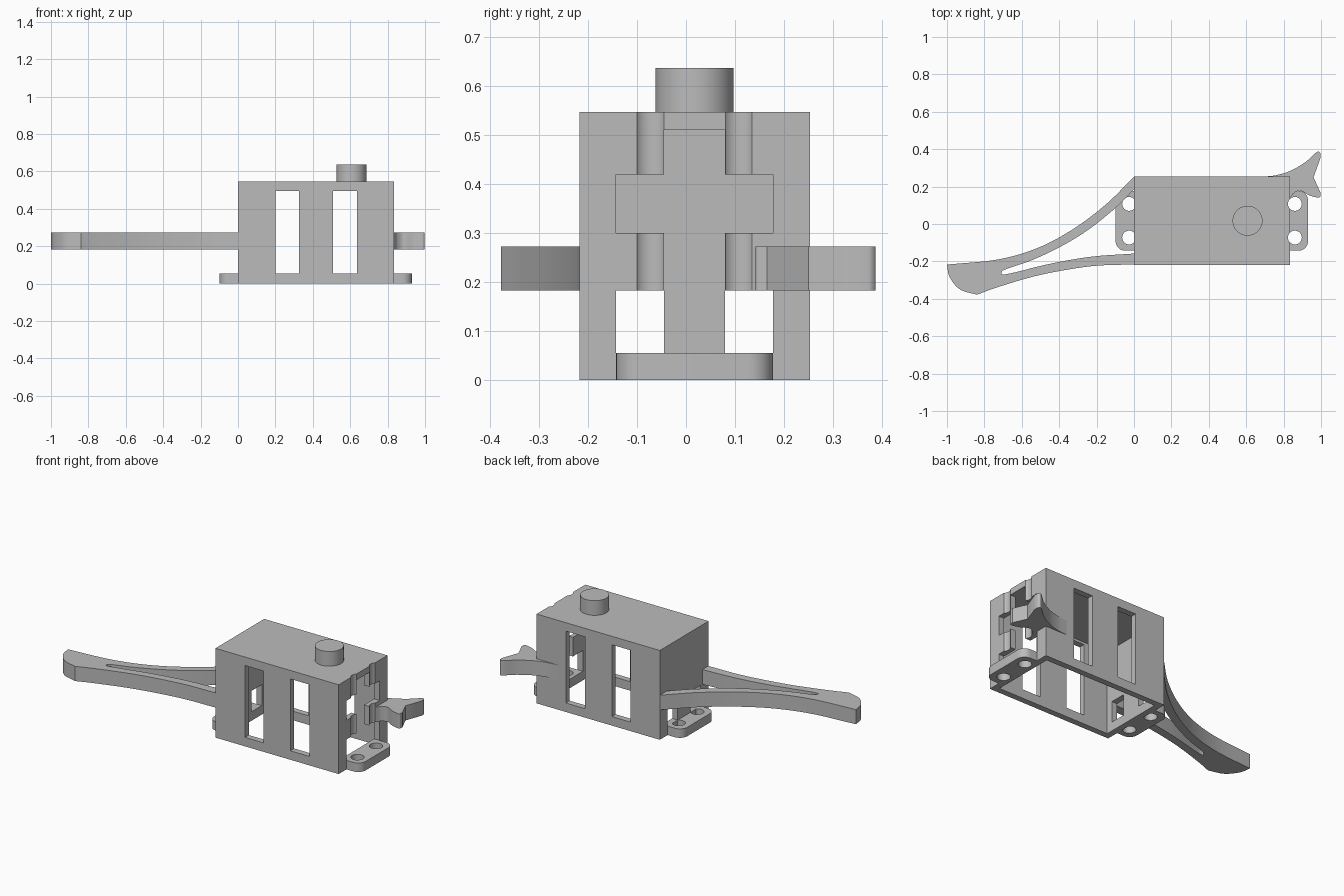
import bpy, bmesh, math
from mathutils import Vector

if "Cube" in bpy.data.objects:
    bpy.data.objects.remove(bpy.data.objects["Cube"])

GREY = (0.5, 0.5, 0.5, 1)
mat = bpy.data.materials.new("plain grey")
mat.use_nodes = True
mat.diffuse_color = GREY
mat.node_tree.nodes["Principled BSDF"].inputs["Base Color"].default_value = GREY

# Main sizes
X0, X1, Y0, Y1, TOP = 0.0, 0.835, -0.218, 0.253, 0.547
WALL, MID = 0.037, 0.0175
ARM_LOW, ARM_HIGH, FLANGE_H = 0.183, 0.273, 0.055


def prism(name, points, z0, z1):
    """Extrude a flat outline from z0 to z1."""
    bm = bmesh.new()
    face = bm.faces.new([bm.verts.new((x, y, z0)) for x, y in points])
    up = bmesh.ops.extrude_face_region(bm, geom=[face])["geom"]
    bmesh.ops.translate(bm, vec=(0, 0, z1 - z0),
                        verts=[v for v in up if isinstance(v, bmesh.types.BMVert)])
    bmesh.ops.recalc_face_normals(bm, faces=bm.faces)
    mesh = bpy.data.meshes.new(name)
    bm.to_mesh(mesh)
    bm.free()
    mesh.materials.append(mat)
    obj = bpy.data.objects.new(name, mesh)
    bpy.context.collection.objects.link(obj)
    return obj


def box(name, x0, x1, y0, y1, z0, z1):
    return prism(name, [(x0, y0), (x1, y0), (x1, y1), (x0, y1)], z0, z1)


def arc(cx, cy, r, a0=0, a1=360, n=48):
    full = a1 - a0 == 360
    angles = [math.radians(a0 + (a1 - a0) * i / n) for i in range(n if full else n + 1)]
    return [(cx + r * math.cos(a), cy + r * math.sin(a)) for a in angles]


def spline(points, steps=8):
    """Smooth curve through the given points."""
    p = [Vector(q) for q in points]
    p = [2 * p[0] - p[1]] + p + [2 * p[-1] - p[-2]]
    out = []
    for a, b, c, d in zip(p, p[1:], p[2:], p[3:]):
        for i in range(steps):
            t = i / steps
            out.append(tuple(0.5 * (2 * b + (c - a) * t + (2 * a - 5 * b + 4 * c - d) * t * t
                                    + (3 * b - a - 3 * c + d) * t ** 3)))
    return out + [tuple(points[-1])]


def activate(obj):
    bpy.ops.object.select_all(action="DESELECT")
    obj.select_set(True)
    bpy.context.view_layer.objects.active = obj


def cut(obj, cutters):
    activate(obj)
    for c in cutters:
        mod = obj.modifiers.new("cut", "BOOLEAN")
        mod.operation, mod.solver, mod.object = "DIFFERENCE", "EXACT", c
        bpy.ops.object.modifier_apply(modifier=mod.name)
        bpy.data.objects.remove(c)


def smooth(obj):
    activate(obj)
    bpy.ops.object.shade_smooth_by_angle(angle=math.radians(30))


# Hollow housing, open underneath
housing = box("housing", X0, X1, Y0, Y1, 0, TOP)
cutters = [box("cavity", X0 + WALL, X1 - WALL, Y0 + WALL, Y1 - WALL, -0.1, TOP - WALL)]
# Paired windows through both long sides
for x0, x1 in ((0.2, 0.325), (0.507, 0.637)):
    cutters.append(box("side_window", x0, x1, -1, 1, FLANGE_H, 0.495))
# Cross-shaped opening and wide lower opening in the +x end
cutters.append(box("end_slot", X1 - 0.1, X1 + 0.1, -0.045, 0.08, FLANGE_H, TOP - WALL))
for z0, z1 in ((FLANGE_H, ARM_LOW), (0.3, 0.42)):
    cutters.append(box("end_window", X1 - 0.1, X1 + 0.1, MID - 0.16, MID + 0.16, z0, z1))
# Two low windows in the -x end, and screw clearance grooves up the +x end
for side in (-1, 1):
    ya, yb = sorted((MID + side * 0.0625, MID + side * 0.16))
    cutters.append(box("low_window", X0 - 0.1, X0 + 0.1, ya, yb, FLANGE_H, ARM_LOW))
    cutters.append(prism("groove", arc(0.86, MID + side * 0.09, 0.037), -0.1, 1))
cut(housing, cutters)
smooth(housing)

# Mounting flanges with two screw holes each
R = 0.05
for name, root, tip, hole in (("left_flange", X1 - 0.02, 0.93, 0.86),
                              ("right_flange", X0 + 0.02, -0.098, -0.026)):
    s = 1 if tip > root else -1
    corner = [(tip - s * R + s * (x - 0), y) for x, y in
              arc(0, MID - 0.16 + R, R, -90, 0, 10) + arc(0, MID + 0.16 - R, R, 0, 90, 10)]
    flange = prism(name, [(root, MID - 0.16)] + corner + [(root, MID + 0.16)], 0, FLANGE_H)
    cut(flange, [prism("hole", arc(hole, MID + k * 0.09, 0.037), -0.1, 0.15) for k in (-1, 1)])
    smooth(flange)

# Round button on the lid
smooth(prism("top_button", arc(0.607, MID, 0.08), TOP - 0.01, 0.637))

# Long curved handle with a tapering slit between its two arms
upper = spline([(0, 0.253), (-0.15, 0.105), (-0.33, -0.03), (-0.52, -0.13), (-0.73, -0.19), (-1, -0.217)])
end = spline([(-1, -0.217), (-0.985, -0.285), (-0.93, -0.35), (-0.84, -0.378)])
lower = spline([(-0.84, -0.378), (-0.72, -0.335), (-0.5, -0.272), (-0.23, -0.226), (0, -0.216)])
slit = spline([(0, -0.158), (-0.23, -0.175), (-0.45, -0.213), (-0.68, -0.268), (-0.707, -0.257),
               (-0.68, -0.24), (-0.55, -0.195), (-0.4, -0.125), (-0.25, -0.035), (-0.1, 0.085), (0, 0.185)])
outline = upper + end[1:] + lower[1:] + [(0.02, -0.216), (0.02, -0.158)] + slit + [(0.02, 0.185), (0.02, 0.253)]
smooth(prism("handle", outline, ARM_LOW, ARM_HIGH))

# Forked tail at the opposite end
outer = spline([(0.69, 0.253), (0.76, 0.261), (0.835, 0.284), (0.915, 0.33), (0.975, 0.383),
                (0.995, 0.38), (0.998, 0.355)])
notch = spline([(0.998, 0.355), (0.96, 0.25), (0.998, 0.165)], 1)
inner = spline([(0.998, 0.165), (0.99, 0.142), (0.94, 0.152), (0.89, 0.178), (0.855, 0.165), (0.835, 0.138)])
smooth(prism("forked_tail", outer + notch[1:] + inner[1:] + [(0.81, 0.138), (0.81, 0.24), (0.69, 0.24)],
             ARM_LOW, ARM_HIGH))
